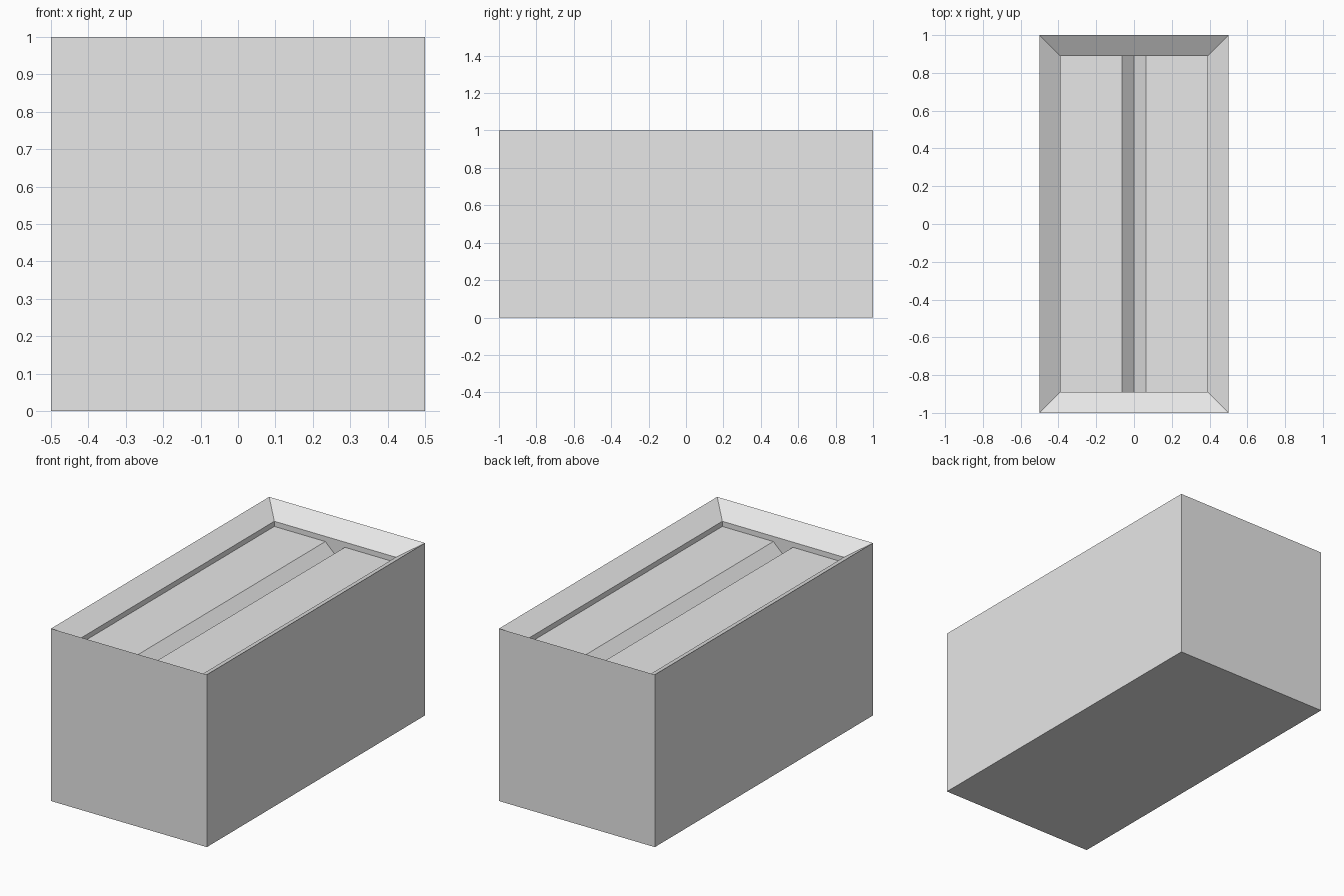
import bpy
import bmesh
from mathutils import Matrix, Vector

cube = bpy.data.objects.get("Cube")
if cube:
    bpy.data.objects.remove(cube, do_unlink=True)

WIDTH, LENGTH, HEIGHT = 1.0, 2.0, 1.0
RIM_WIDTH, RIM_DROP = 0.11, 0.07
WALL_DROP = 0.03
GROOVE_HALF, GROOVE_DEPTH = 0.0625, 0.06

grey = bpy.data.materials.new("plain_grey")
grey.use_nodes = True
grey.diffuse_color = (0.8, 0.8, 0.8, 1)
grey.node_tree.nodes["Principled BSDF"].inputs["Base Color"].default_value = grey.diffuse_color

# Solid block
bm = bmesh.new()
bmesh.ops.create_cube(bm, size=1, matrix=Matrix.Translation((0, 0, HEIGHT / 2))
                      @ Matrix.Diagonal((WIDTH, LENGTH, HEIGHT, 1)))
bm.normal_update()
floor = max(bm.faces, key=lambda f: f.calc_center_median().z)

# Sloping rim, mitred at the corners
bmesh.ops.inset_region(bm, faces=[floor], thickness=RIM_WIDTH, use_even_offset=True)
bmesh.ops.translate(bm, verts=floor.verts[:], vec=(0, 0, -RIM_DROP))

# Short upright wall down to the recessed floor
result = bmesh.ops.extrude_discrete_faces(bm, faces=[floor])
floor = result["faces"][0]
bmesh.ops.translate(bm, verts=floor.verts[:], vec=(0, 0, -WALL_DROP))

# V-shaped groove along the middle of the floor
floor_z = HEIGHT - RIM_DROP - WALL_DROP
for x in (-GROOVE_HALF, 0, GROOVE_HALF):
    faces = [f for f in bm.faces if all(abs(v.co.z - floor_z) < 1e-4 for v in f.verts)]
    edges = {e for f in faces for e in f.edges}
    verts = {v for f in faces for v in f.verts}
    bmesh.ops.bisect_plane(bm, geom=[*faces, *edges, *verts],
                           plane_co=Vector((x, 0, 0)), plane_no=Vector((1, 0, 0)))
for v in bm.verts:
    if abs(v.co.x) < 1e-4 and abs(v.co.z - floor_z) < 1e-4:
        v.co.z -= GROOVE_DEPTH

bmesh.ops.recalc_face_normals(bm, faces=bm.faces[:])
mesh = bpy.data.meshes.new("grooved_block")
bm.to_mesh(mesh)
bm.free()
mesh.materials.append(grey)
block = bpy.data.objects.new("grooved_block", mesh)
bpy.context.collection.objects.link(block)
